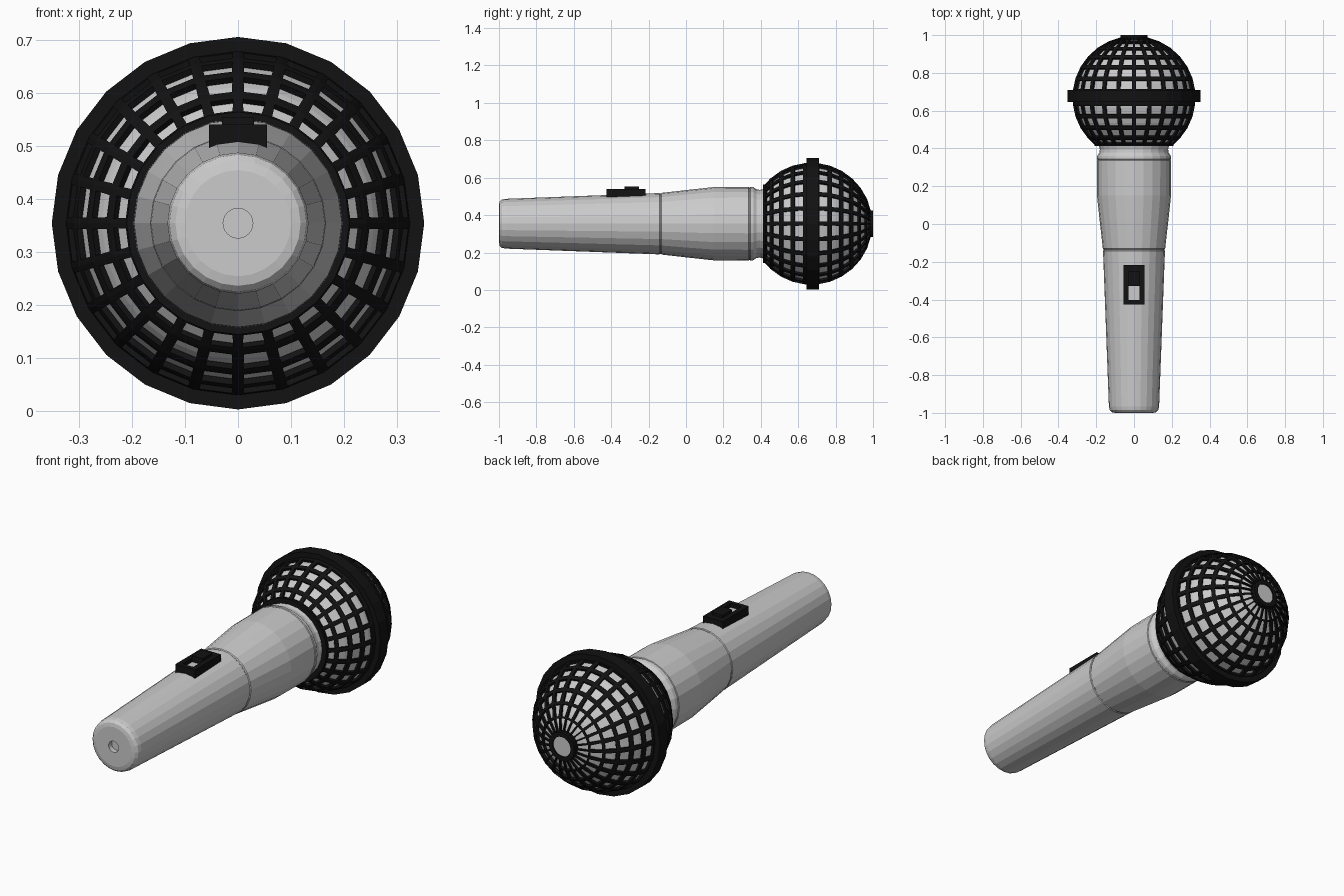
import bpy, bmesh
from math import sin, cos, pi, radians

if "Cube" in bpy.data.objects:
    bpy.data.objects.remove(bpy.data.objects["Cube"])

ZC = 0.354      # height of the microphone axis
BALL_Y = 0.67   # centre of the grille ball
BALL_R = 0.326
SIDES = 24

black = bpy.data.materials.new("black")
black.diffuse_color = (0.006, 0.006, 0.006, 1)
black.use_nodes = True
black.node_tree.nodes["Principled BSDF"].inputs["Base Color"].default_value = black.diffuse_color


def finish(name, bm, mat=None):
    bmesh.ops.recalc_face_normals(bm, faces=bm.faces[:])
    me = bpy.data.meshes.new(name)
    bm.to_mesh(me)
    bm.free()
    if mat:
        me.materials.append(mat)
    ob = bpy.data.objects.new(name, me)
    bpy.context.collection.objects.link(ob)
    return ob


def lathe(name, profile, mat=None, closed=False, sides=SIDES):
    """Revolve (radius, y) points around the microphone axis."""
    bm = bmesh.new()
    rings = []
    for r, y in profile:
        if r == 0:
            rings.append([bm.verts.new((0, y, ZC))] * sides)
        else:
            rings.append([bm.verts.new((r * sin(2 * pi * i / sides), y,
                                        ZC + r * cos(2 * pi * i / sides)))
                          for i in range(sides)])
    pairs = list(zip(rings, rings[1:]))
    if closed:
        pairs.append((rings[-1], rings[0]))
    for a, b in pairs:
        for i in range(sides):
            j = (i + 1) % sides
            bm.faces.new(dict.fromkeys((a[i], a[j], b[j], b[i])))
    return finish(name, bm, mat)


def box(name, x, y, z, mat=None):
    bm = bmesh.new()
    bmesh.ops.create_cube(bm, size=1)
    for v in bm.verts:
        for k, (lo, hi) in enumerate((x, y, z)):
            v.co[k] = lo if v.co[k] < 0 else hi
    return finish(name, bm, mat)


def tube(name, r0, r1, y0, y1, mat=None):
    return lathe(name, [(r0, y0), (r1, y0), (r1, y1), (r0, y1)], mat, True)


# Handle with a small socket in the butt and a seam below the flare
lathe("handle", [(0, -0.975), (0.028, -0.975), (0.028, -1.0), (0.10, -1.0),
                 (0.118, -0.996), (0.129, -0.985), (0.133, -0.965),
                 (0.164, -0.142), (0.161, -0.138), (0.161, -0.134),
                 (0.165, -0.13), (0.182, 0.02), (0.196, 0.15), (0.197, 0.335),
                 (0.194, 0.338), (0.194, 0.342), (0.197, 0.345),
                 (0.195, 0.36), (0.183, 0.378), (0.181, 0.395),
                 (0.187, 0.42), (0.19, 0.44), (0, 0.44)])

# Black ring where the grille meets the handle
tube("neck_ring", 0.18, 0.21, 0.412, 0.432, black)

# Grey liner inside the grille
angles = [4] + list(range(12, 141, 8)) + [142]
lathe("grille_liner", [((BALL_R - 0.016) * sin(radians(a)),
                        BALL_Y + (BALL_R - 0.016) * cos(radians(a)))
                       for a in angles])

# Perforated grille: each cell of a sphere patch is inset and opened
lattice = lathe("grille_lattice",
                [(BALL_R * sin(radians(a)), BALL_Y + BALL_R * cos(radians(a)))
                 for a in list(range(12, 133, 12)) + [141]], black)
bm = bmesh.new()
bm.from_mesh(lattice.data)
for f in bm.faces[:]:
    size = min(e.calc_length() for e in f.edges)
    cells = [f]
    bmesh.ops.inset_individual(bm, faces=cells, thickness=min(0.0155, size * 0.27))
    bmesh.ops.delete(bm, geom=cells, context='FACES')
bm.to_mesh(lattice.data)
bm.free()
wall = lattice.modifiers.new("wall", 'SOLIDIFY')
wall.thickness = 0.012
wall.offset = -1

# Band around the equator
tube("grille_band", 0.305, 0.351, 0.645, 0.71, black)

# Nose cap
tube("nose_ring", 0.05, 0.072, 0.97, 1.0, black)
lathe("nose_disc", [(0.052, 0.97), (0.052, 0.994), (0, 0.994)])

# Switch: frame around a recess, grey floor and raised slider
Z = (0.495, 0.54)
for s, side in ((-1, "left"), (1, "right")):
    box("switch_rail_" + side, sorted((s * 0.03, s * 0.055)), (-0.425, -0.217), Z, black)
box("switch_end_front", (-0.03, 0.03), (-0.425, -0.402), Z, black)
box("switch_end_back", (-0.03, 0.03), (-0.325, -0.217), Z, black)
box("switch_floor", (-0.03, 0.03), (-0.402, -0.325), (0.495, 0.52))
box("switch_slider", (-0.03, 0.03), (-0.328, -0.25), (0.535, 0.553), black)
